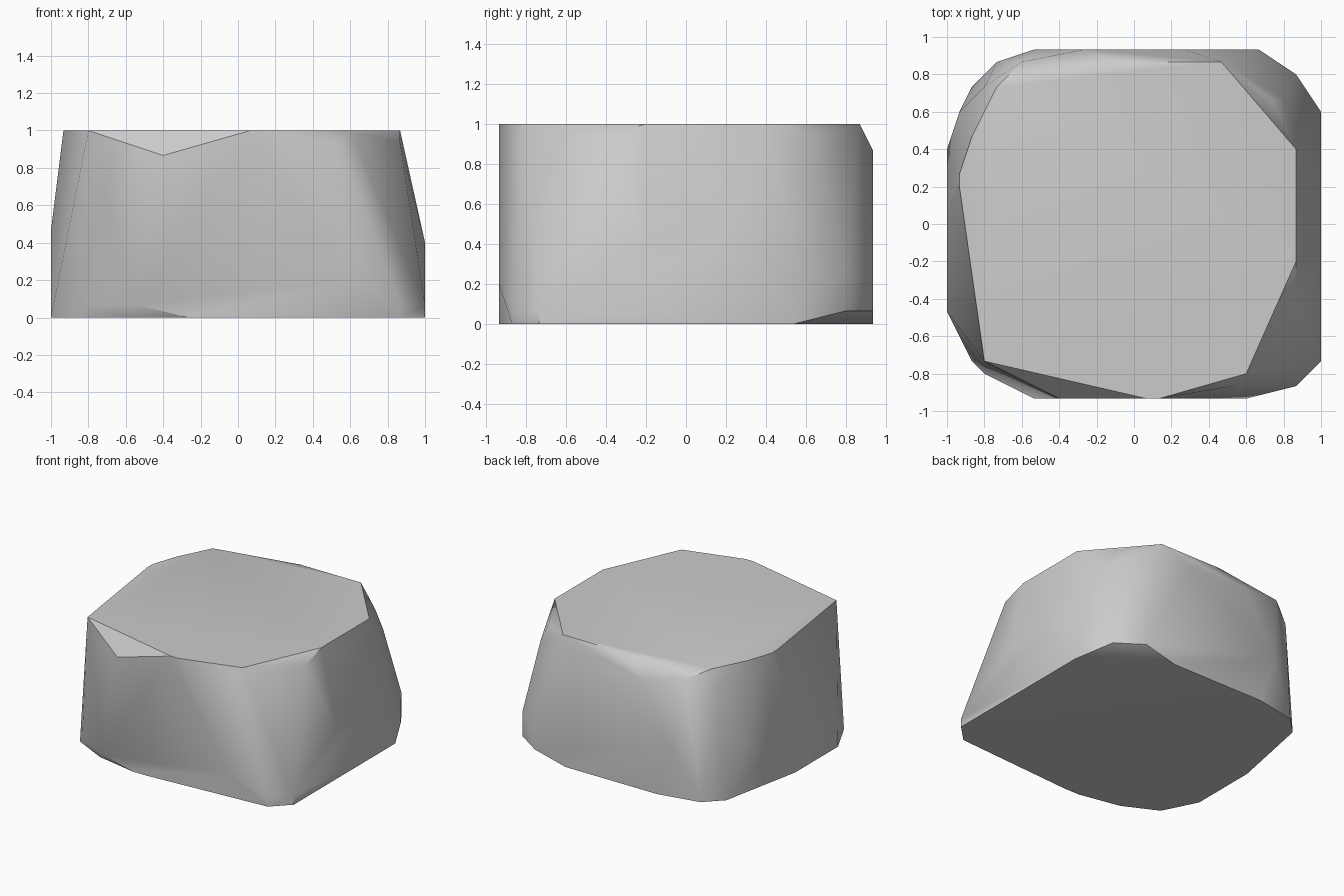
import bpy
import bmesh
import math

old = bpy.data.objects.get("Cube")
if old:
    bpy.data.objects.remove(old, do_unlink=True)

UNIT = 1 / 15  # chiselling grid of the block


def ring(bm, height, *corners):
    """Add the outermost corners of the stone at one height."""
    for x, y in corners:
        bm.verts.new((x * UNIT, y * UNIT, height * UNIT))


def make_material(name, colour):
    material = bpy.data.materials.new(name)
    material.use_nodes = True
    material.diffuse_color = colour
    for node in material.node_tree.nodes:
        if node.type == 'BSDF_PRINCIPLED':
            node.inputs["Base Color"].default_value = colour
    return material


bm = bmesh.new()

# Flat underside, with a lifted back corner
ring(bm, 0, (15, 8), (15, -11), (13, -13), (-2, -14), (-4, -14), (-9, -13),
     (-13, -11), (-15, -7), (-15, 1), (-13, 11), (-11, 13), (-6, 14), (6, 14))
ring(bm, 1, (10, 14), (13, 12), (15, -11), (13, -13), (-8, -14), (-12, -12))

# Bulging sides
ring(bm, 2, (15, 9))
ring(bm, 3, (9, -14))
ring(bm, 4, (-15, 6), (10, 14), (13, 12))
ring(bm, 6, (15, 3), (15, -3), (-14, 9), (-8, 14))
ring(bm, 7, (-15, 1))

# Worn shoulders below the top
ring(bm, 12, (12, 10))
ring(bm, 13, (-6, -14), (-12, 11), (-4, 14), (4, 14))
ring(bm, 14, (13, -6), (11, 10), (-9, 13), (8, -13))

# Flat top
ring(bm, 15, (7, 13), (13, 6), (13, -3), (9, -12), (2, -14), (1, -14),
     (-12, -11), (-14, 3), (-14, 4), (-13, 7), (-11, 11), (-1, 13))

# Wrap the corners in one skin and merge the flat areas
hull = bmesh.ops.convex_hull(bm, input=bm.verts[:])
loose = {v for v in hull["geom_interior"] + hull["geom_unused"]
         if isinstance(v, bmesh.types.BMVert)}
bmesh.ops.delete(bm, geom=list(loose), context='VERTS')
bmesh.ops.dissolve_limit(bm, angle_limit=math.radians(0.5),
                         verts=bm.verts[:], edges=bm.edges[:])
bmesh.ops.recalc_face_normals(bm, faces=bm.faces[:])

mesh = bpy.data.meshes.new("stone_block")
bm.to_mesh(mesh)
bm.free()
mesh.materials.append(make_material("stone grey", (0.6, 0.6, 0.6, 1)))

stone = bpy.data.objects.new("stone_block", mesh)
bpy.context.collection.objects.link(stone)

# Soft sides, crisp rims
bpy.ops.object.select_all(action='DESELECT')
stone.select_set(True)
bpy.context.view_layer.objects.active = stone
bpy.ops.object.shade_smooth_by_angle(angle=math.radians(35))
